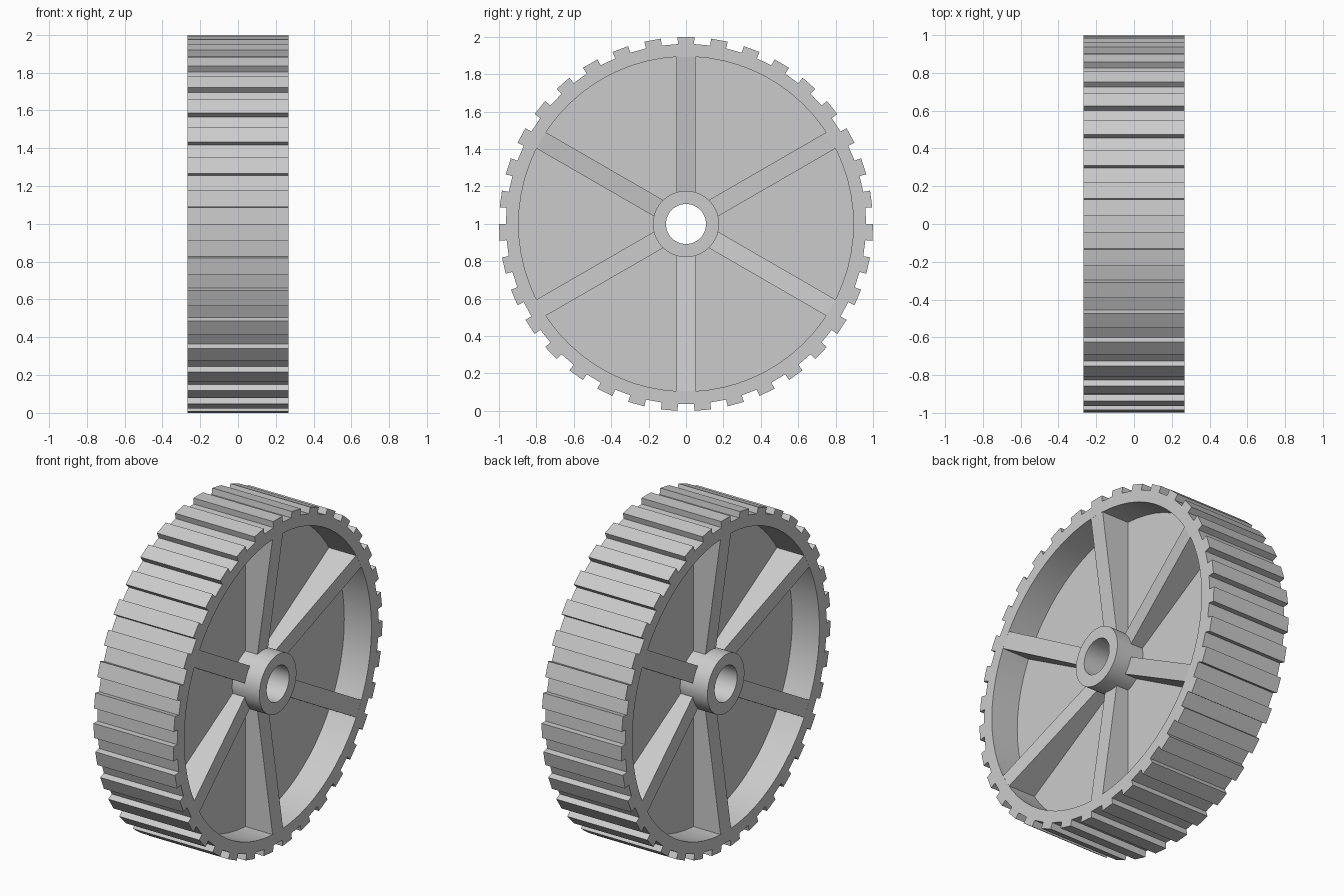
import bpy, bmesh
from math import sin, cos, pi

cube = bpy.data.objects.get("Cube")
if cube:
    bpy.data.objects.remove(cube, do_unlink=True)

TEETH = 35
HALF = 0.267          # half width of rim and hub
WEB = 0.085           # half thickness of the web
BORE, HUB, RIM, ROOT, TIP = 0.107, 0.177, 0.895, 0.963, 1.0
AXLE_Z = cos(pi / (2 * TEETH))

grey = bpy.data.materials.new("light grey")
grey.use_nodes = True
colour = (0.6, 0.6, 0.6, 1)
grey.diffuse_color = colour
grey.node_tree.nodes["Principled BSDF"].inputs["Base Color"].default_value = colour


def point(x, r, a, side=0):
    """Position at radius r, angle a from the top, shifted sideways in the wheel plane."""
    return (x, r * sin(a) + side * cos(a), AXLE_Z + r * cos(a) - side * sin(a))


def finish(bm, name):
    bmesh.ops.remove_doubles(bm, verts=bm.verts, dist=1e-5)
    bmesh.ops.recalc_face_normals(bm, faces=bm.faces)
    mesh = bpy.data.meshes.new(name)
    bm.to_mesh(mesh)
    bm.free()
    mesh.materials.append(grey)
    obj = bpy.data.objects.new(name, mesh)
    bpy.context.collection.objects.link(obj)
    return obj


# Wheel body: hub, web and rim swept round the axle, with a toothed outer edge
def section(outer):
    half = [(BORE, HALF), (HUB, HALF), (HUB, WEB), (RIM, WEB), (RIM, HALF), (outer, HALF)]
    return [(-x, r) for r, x in half] + [(x, r) for r, x in reversed(half)]


bm = bmesh.new()
columns = []
step = pi / TEETH
for i in range(TEETH):
    centre = i * 2 * step
    for a, outer in ((-1, ROOT), (-1, TIP), (1, TIP), (1, ROOT)):
        angle = centre + a * step / 2
        columns.append([bm.verts.new(point(x, r, angle)) for x, r in section(outer)])
for i, col in enumerate(columns):
    nxt = columns[(i + 1) % len(columns)]
    n = len(col)
    tooth_wall = i % 2 == 0
    for j in range(n):
        if tooth_wall and j != n // 2 - 1:
            continue
        k = (j + 1) % n
        bm.faces.new((col[j], col[k], nxt[k], nxt[j]))
body = finish(bm, "wheel_body")
bpy.ops.object.select_all(action='DESELECT')
body.select_set(True)
bpy.context.view_layer.objects.active = body
bpy.ops.object.shade_smooth_by_angle()

# Spokes: six ribs on each side, sloping down from the rim to the hub
SPOKES, WIDTH = 6, 0.05
for side, label in ((1, "left"), (-1, "right")):
    bm = bmesh.new()
    for i in range(SPOKES):
        a = i * 2 * pi / SPOKES
        outline = [(WEB - 0.02, 0.165), (WEB - 0.02, RIM + 0.002),
                   (HALF, RIM + 0.002), (0.165, 0.165)]
        walls = [[bm.verts.new(point(side * x, r, a, s)) for x, r in outline]
                 for s in (-WIDTH, WIDTH)]
        for wall in walls:
            bm.faces.new(wall)
        for j in range(4):
            k = (j + 1) % 4
            bm.faces.new((walls[0][j], walls[0][k], walls[1][k], walls[1][j]))
    finish(bm, label + "_spokes")
